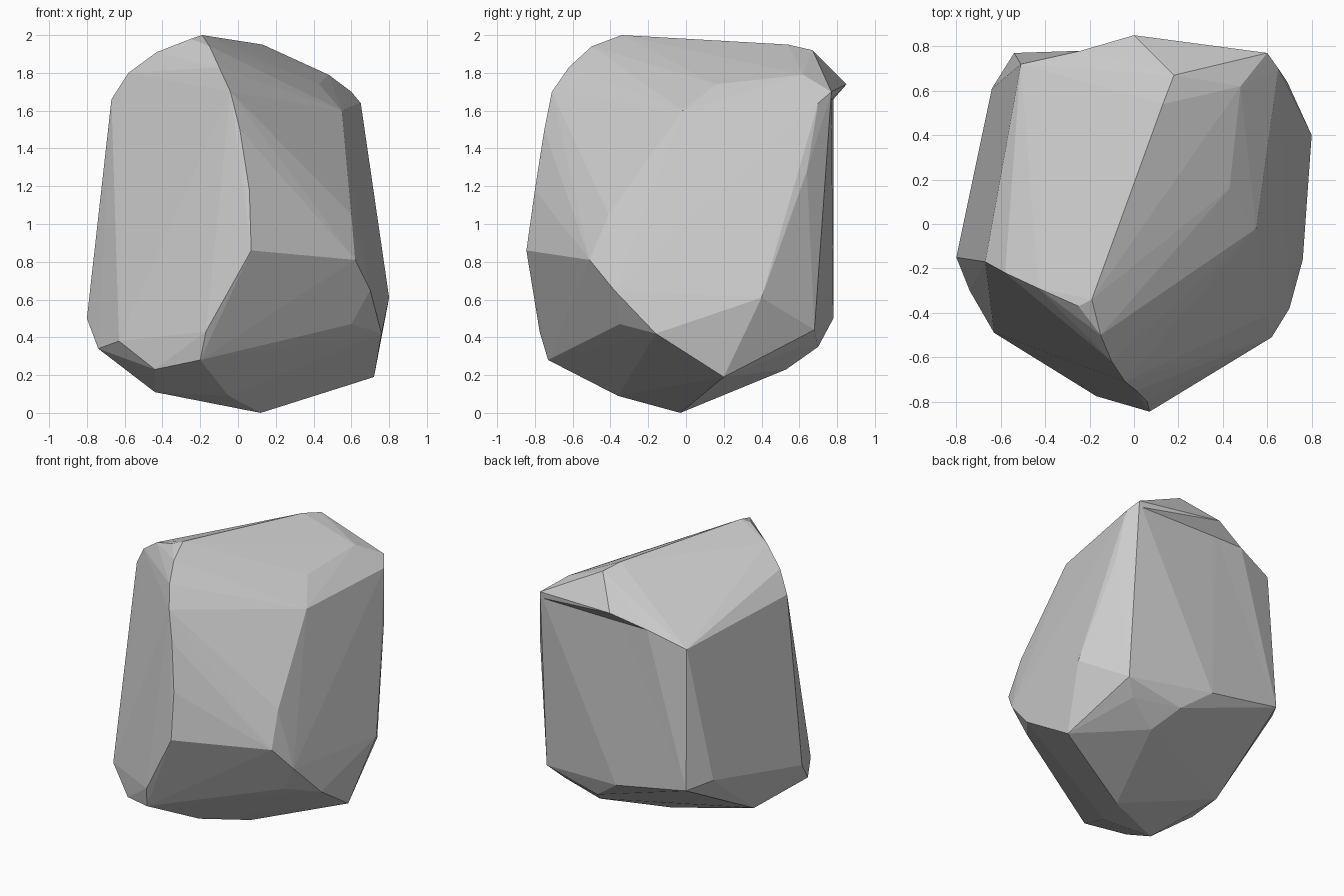
import bpy, bmesh

# Ridge between the two front facets, from the summit down
ridge = [(-.19, -.34, 2), (-.15, -.5, 1.94), (-.1, -.62, 1.83), (-.04, -.71, 1.7),
         (.01, -.75, 1.5), (.06, -.8, 1.18), (.07, -.845, .86)]
# Rim of the sloping top
rim = [(-.25, -.37, 1.98), (-.43, -.29, 1.91), (-.58, -.22, 1.8), (-.67, -.17, 1.66),
       (-.51, .72, 1.57), (0, .85, 1.74), (.13, .54, 1.95), (.18, .67, 1.92),
       (.43, .16, 1.74), (.48, .62, 1.79), (.6, .77, 1.7)]
# Side corners
sides = [(.55, -.02, 1.6), (.6, -.41, 1.05), (.62, -.51, .81), (.7, -.38, .65),
         (.76, -.16, .42), (.8, .4, .61), (.69, .64, 1.28), (.65, .7, 1.64),
         (-.54, .77, .6), (-.64, .61, .64), (-.8, -.15, .5)]
# Undercut foot
foot = [(-.74, -.3, .34), (-.63, -.49, .38), (-.44, -.6, .23), (-.2, -.73, .28),
        (-.17, -.775, .43), (.2, -.5, .39), (.55, -.39, .5), (.6, -.35, .47),
        (.72, .2, .19), (.61, .68, .44), (.52, .61, .35), (.3, .53, .23), (0, .78, .5),
        (.2, .7, .35), (-.44, .63, .5), (-.05, -.36, .09), (-.44, -.36, .11),
        (-.6, .1, .24), (.12, -.03, 0)]

# Boulder: faceted hull of the corner points
bm = bmesh.new()
for p in ridge + rim + sides + foot:
    bm.verts.new(p)
bmesh.ops.convex_hull(bm, input=bm.verts[:])
bmesh.ops.delete(bm, geom=[v for v in bm.verts if not v.link_faces], context='VERTS')

# Overhanging lip at the back: cut below the rim and set the wall back
bmesh.ops.bisect_plane(bm, geom=bm.verts[:] + bm.edges[:] + bm.faces[:],
                       plane_co=(0, 0, 1.66), plane_no=(0, 0, 1))
for v in bm.verts:
    if v.co.z < 1.67:
        v.co.y = min(v.co.y, .78)

bmesh.ops.triangulate(bm, faces=bm.faces[:])
bmesh.ops.recalc_face_normals(bm, faces=bm.faces[:])
mesh = bpy.data.meshes.new("boulder")
bm.to_mesh(mesh)
bm.free()
obj = bpy.data.objects.new("boulder", mesh)
bpy.context.collection.objects.link(obj)
